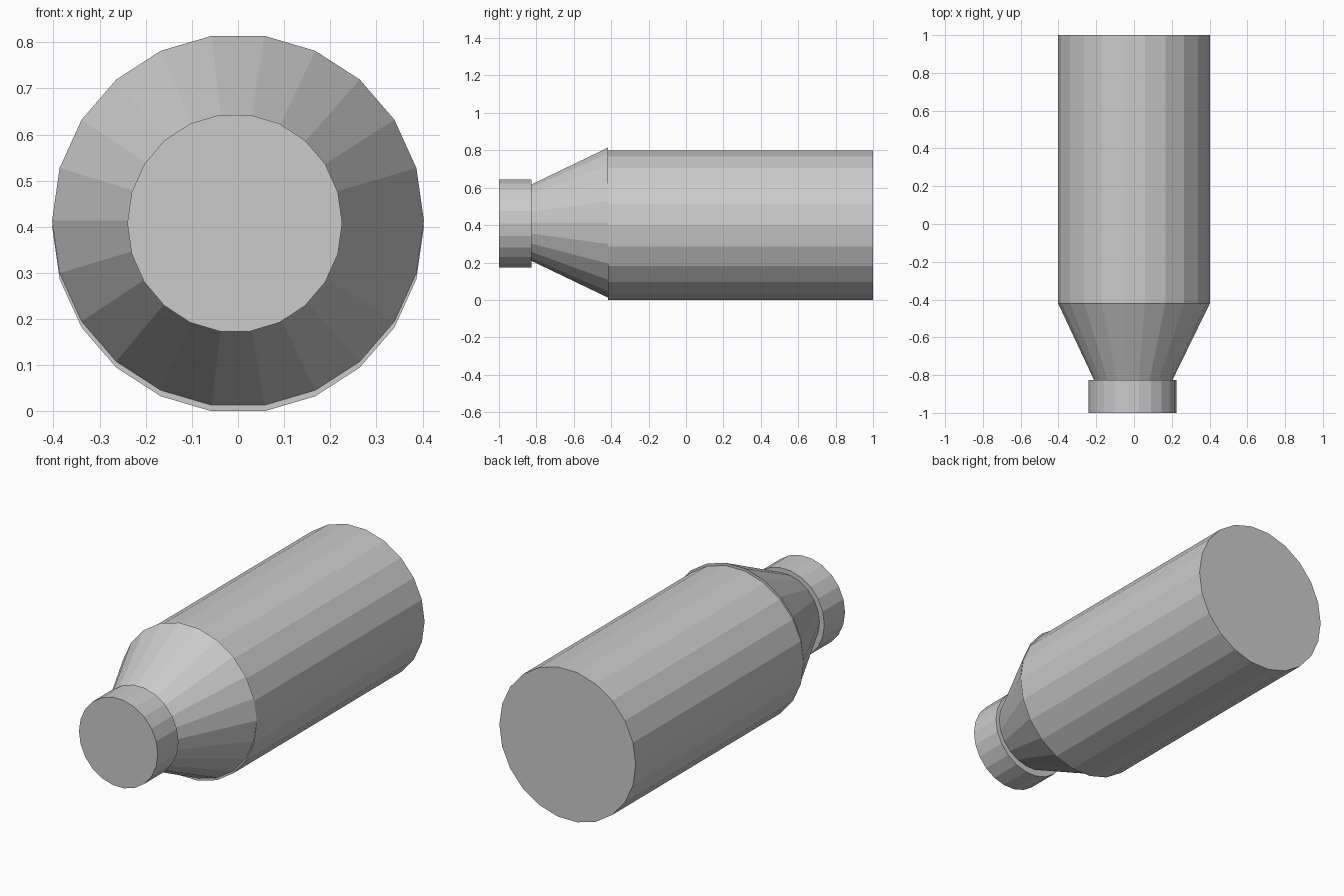
import bpy, bmesh
from math import sin, cos, pi

if "Cube" in bpy.data.objects:
    bpy.data.objects.remove(bpy.data.objects["Cube"])

SIDES = 22


def tube(name, front, back):
    """Capped flat-shaded solid along y; each end is (y, centre x, centre z, radius x, radius z)."""
    bm = bmesh.new()
    rings = []
    for y, cx, cz, rx, rz in (front, back):
        rings.append([bm.verts.new((cx + rx * cos(2 * pi * i / SIDES), y,
                                    cz + rz * sin(2 * pi * i / SIDES)))
                      for i in range(SIDES)])
    a, b = rings
    for i in range(SIDES):
        j = (i + 1) % SIDES
        bm.faces.new((a[i], a[j], b[j], b[i]))
    bm.faces.new(a)
    bm.faces.new(b)
    bmesh.ops.recalc_face_normals(bm, faces=bm.faces)
    mesh = bpy.data.meshes.new(name)
    bm.to_mesh(mesh)
    bm.free()
    obj = bpy.data.objects.new(name, mesh)
    bpy.context.collection.objects.link(obj)
    return obj


# Long main body
tube("bottle_body", (-0.418, 0, 0.40, 0.403, 0.404), (1.0, 0, 0.40, 0.403, 0.404))
# Tapered shoulder, set slightly higher than the body
tube("bottle_shoulder", (-0.825, -0.004, 0.413, 0.208, 0.207), (-0.418, 0, 0.4135, 0.403, 0.4045))
# Wider cap at the narrow end
tube("bottle_cap", (-1.0, -0.007, 0.408, 0.233, 0.237), (-0.825, -0.007, 0.408, 0.233, 0.237))
